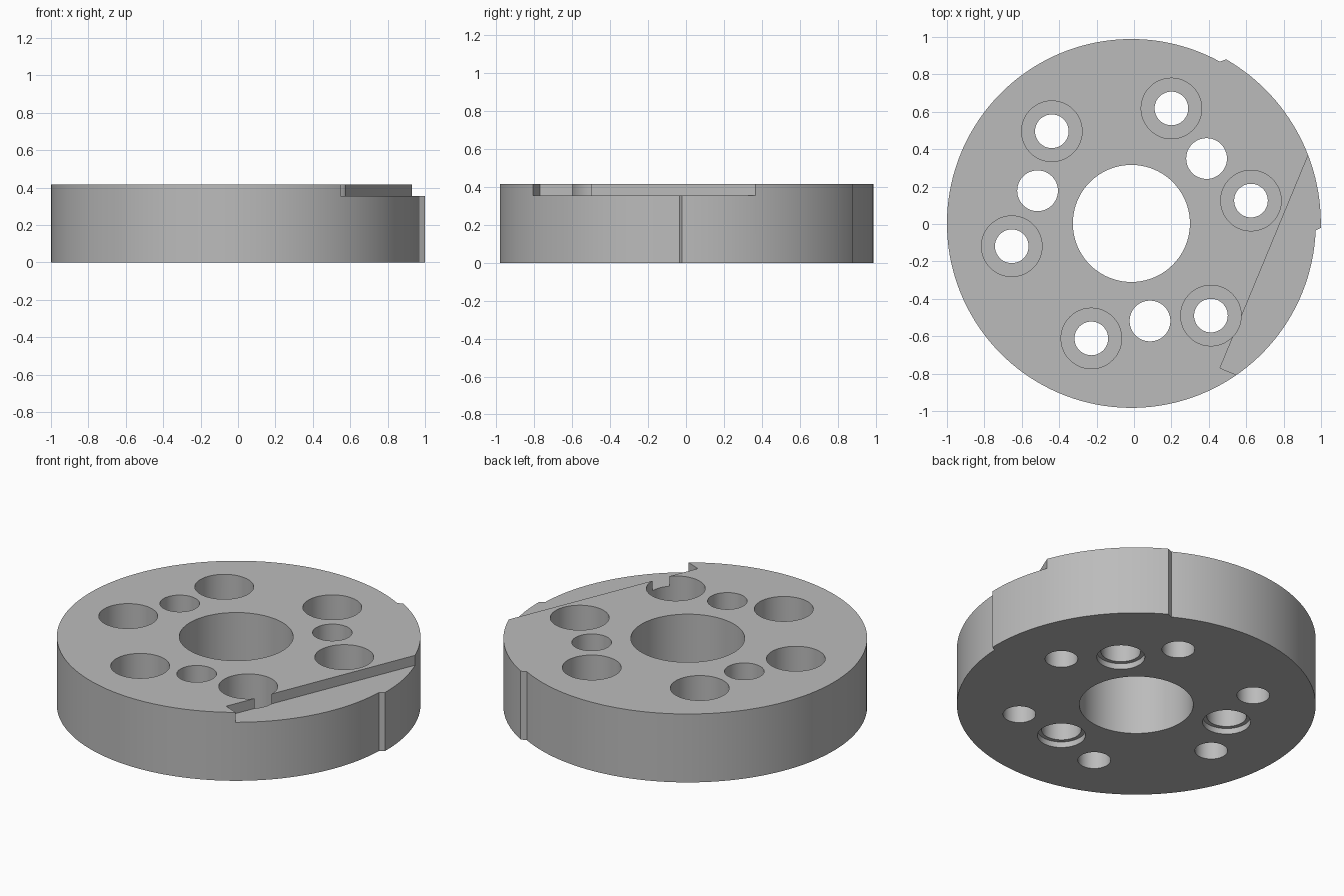
import bpy, bmesh
from math import sin, cos, radians, tau
from mathutils import Vector

if "Cube" in bpy.data.objects:
    bpy.data.objects.remove(bpy.data.objects["Cube"], do_unlink=True)

CENTRE = Vector((-0.014, 0.003))
HEIGHT = 0.415
RADIUS, LOBE_RADIUS = 0.986, 1.013

steel = bpy.data.materials.new("plain grey")
steel.use_nodes = True
grey = (0.5, 0.5, 0.5, 1)
steel.diffuse_color = grey
steel.node_tree.nodes["Principled BSDF"].inputs["Base Color"].default_value = grey


def polar(radius, degrees):
    a = radians(degrees)
    return CENTRE + radius * Vector((cos(a), sin(a)))


def arc(radius, start, end, steps):
    return [polar(radius, start + (end - start) * i / steps) for i in range(steps + 1)]


def loft(name, rings):
    """Solid through a stack of equal-length point rings, bottom to top."""
    bm = bmesh.new()
    loops = [[bm.verts.new(p) for p in ring] for ring in rings]
    for low, high in zip(loops, loops[1:]):
        for i in range(len(low)):
            j = (i + 1) % len(low)
            bm.faces.new((low[i], low[j], high[j], high[i]))
    bm.faces.new(loops[0][::-1])
    bm.faces.new(loops[-1])
    bmesh.ops.recalc_face_normals(bm, faces=bm.faces)
    mesh = bpy.data.meshes.new(name)
    bm.to_mesh(mesh)
    bm.free()
    mesh.materials.append(steel)
    obj = bpy.data.objects.new(name, mesh)
    bpy.context.collection.objects.link(obj)
    return obj


def prism(name, outline, z0, z1):
    return loft(name, [[(p.x, p.y, z) for p in outline] for z in (z0, z1)])


def hole(centre, profile, sides=48):
    """Stepped round cutter from (radius, height) pairs."""
    return loft("hole_cutter", [[(centre.x + r * cos(tau * i / sides),
                                  centre.y + r * sin(tau * i / sides), z)
                                 for i in range(sides)] for r, z in profile])


# Disc with a slightly raised lobe on one side
outline = arc(LOBE_RADIUS, -1.3, 60, 28) + arc(RADIUS, 61.3, 357.8, 120)
disc = prism("disc", outline, 0, HEIGHT)

# Central bore
BELOW, ABOVE = -0.1, HEIGHT + 0.1
cutters = [hole(CENTRE, [(0.313, BELOW), (0.313, ABOVE)], 80)]

# Six bolt holes, counterbored from the top
for k in range(6):
    cutters.append(hole(polar(0.651, 10.8 + 60 * k),
                        [(0.09, BELOW), (0.09, 0.195), (0.162, 0.195), (0.162, ABOVE)]))

# Three plain holes with a shallow recess underneath
for k in range(3):
    cutters.append(hole(polar(0.531, 40.8 + 120 * k),
                        [(0.132, BELOW), (0.132, 0.035), (0.109, 0.035), (0.109, ABOVE)]))

# Shallow straight ledge across the top edge
corner = Vector((0.46, -0.77))
along = (Vector((0.93, 0.364)) - corner).normalized()
outward = Vector((along.y, -along.x))
ledge = [corner, corner + 0.8 * outward,
         corner + 0.8 * outward + 1.6 * along, corner + 1.6 * along]
cutters.append(prism("ledge_cutter", ledge, 0.355, ABOVE))

# Cut everything out of the disc
bpy.context.view_layer.objects.active = disc
for cutter in cutters:
    mod = disc.modifiers.new("cut", "BOOLEAN")
    mod.operation, mod.solver, mod.object = "DIFFERENCE", "EXACT", cutter
    bpy.ops.object.modifier_apply(modifier=mod.name)
    bpy.data.objects.remove(cutter, do_unlink=True)

bpy.ops.object.select_all(action="DESELECT")
disc.select_set(True)
bpy.ops.object.shade_smooth_by_angle(angle=radians(30))
